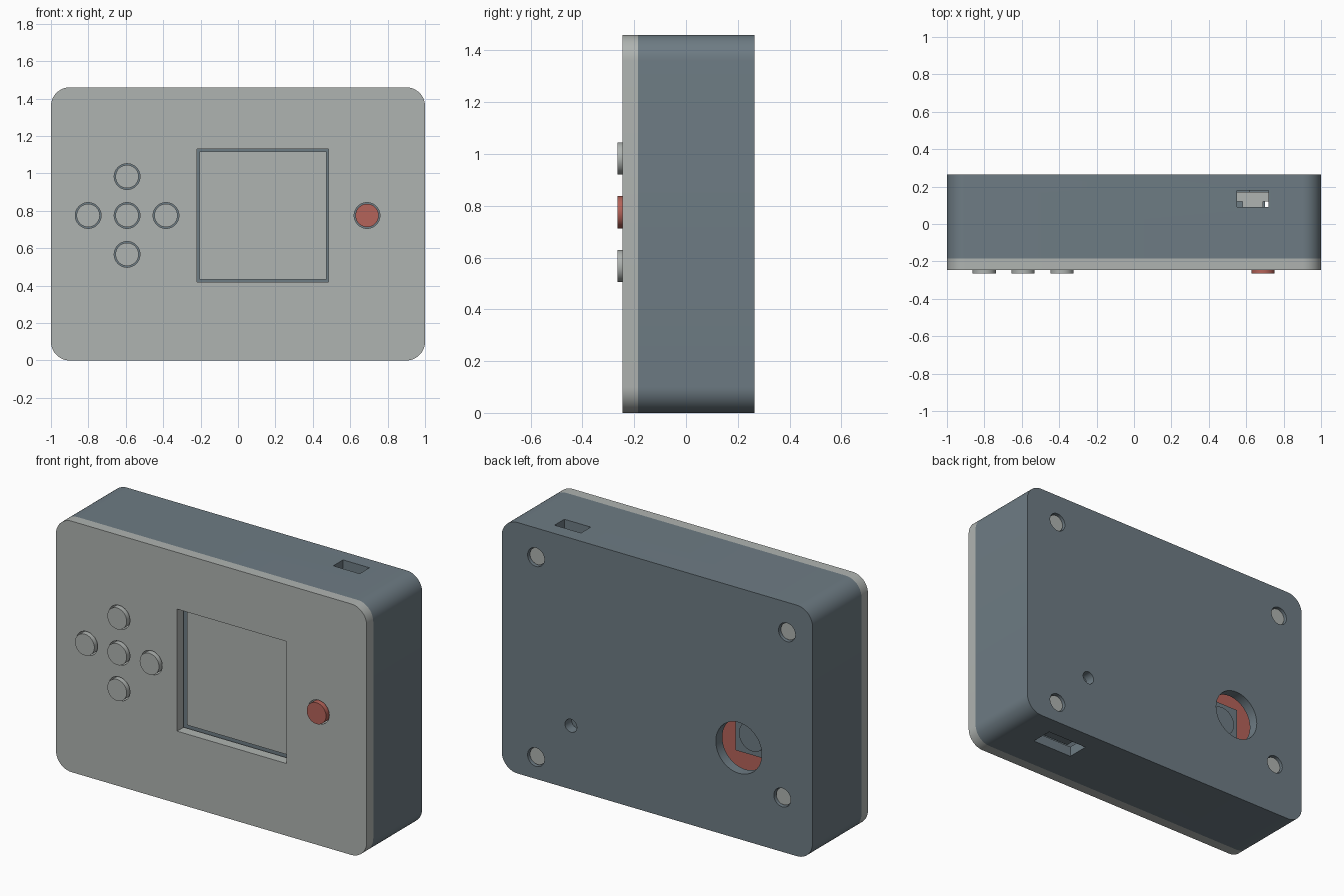
import bpy
import bmesh
import math
from mathutils import Matrix, Vector

if "Cube" in bpy.data.objects:
    bpy.data.objects.remove(bpy.data.objects["Cube"], do_unlink=True)


def material(name, rgb):
    m = bpy.data.materials.new(name)
    m.use_nodes = True
    m.diffuse_color = (*rgb, 1)
    m.node_tree.nodes["Principled BSDF"].inputs["Base Color"].default_value = (*rgb, 1)
    return m


GREY = material("light_grey", (0.43, 0.455, 0.44))
SLATE = material("slate_blue", (0.155, 0.2, 0.23))
RED = material("muted_red", (0.46, 0.125, 0.1))


def finish(bm, name, mat):
    bmesh.ops.recalc_face_normals(bm, faces=bm.faces)
    mesh = bpy.data.meshes.new(name)
    bm.to_mesh(mesh)
    bm.free()
    mesh.materials.append(mat)
    ob = bpy.data.objects.new(name, mesh)
    bpy.context.collection.objects.link(ob)
    return ob


def box(name, mat, xs, ys, zs, radius=0):
    """Box from its limits, with optional rounding of the edges along y."""
    bm = bmesh.new()
    bmesh.ops.create_cube(bm, size=1)
    for v in bm.verts:
        v.co = Vector([(a + b) / 2 + c * (b - a)
                       for c, (a, b) in zip(v.co, (xs, ys, zs))])
    if radius:
        edges = [e for e in bm.edges
                 if abs(e.verts[0].co.y - e.verts[1].co.y) > 1e-4]
        bmesh.ops.bevel(bm, geom=edges, offset=radius, segments=12,
                        profile=0.5, affect='EDGES')
    return finish(bm, name, mat)


def disc(name, mat, x, z, radius, ys):
    """Cylinder lying along y."""
    bm = bmesh.new()
    place = Matrix.Translation((x, sum(ys) / 2, z)) @ Matrix.Rotation(math.pi / 2, 4, 'X')
    bmesh.ops.create_cone(bm, cap_ends=True, segments=48, radius1=radius,
                          radius2=radius, depth=ys[1] - ys[0], matrix=place)
    return finish(bm, name, mat)


def cut(target, cutter):
    """Subtract a helper shape and discard it."""
    cutter.hide_render = True
    mod = target.modifiers.new("cut", 'BOOLEAN')
    mod.operation = 'DIFFERENCE'
    mod.solver = 'EXACT'
    mod.object = cutter
    bpy.context.view_layer.objects.active = target
    bpy.ops.object.modifier_apply(modifier=mod.name)
    bpy.data.objects.remove(cutter, do_unlink=True)


HEIGHT, SEAM, FRONT, BACK = 1.46, -0.185, -0.245, 0.265
WALL = 0.06
inside_x = (-1 + WALL, 1 - WALL)
inside_z = (WALL, HEIGHT - WALL)

# Hollow rear shell and front plate
shell = box("rear_shell", SLATE, (-1, 1), (SEAM, BACK), (0, HEIGHT), 0.1)
cut(shell, box("cavity", SLATE, inside_x, (SEAM - 0.1, BACK - WALL), inside_z, 0.05))
plate = box("front_plate", GREY, (-1, 1), (FRONT, SEAM), (0, HEIGHT), 0.1)

# Screen window with a slate frame and grey panel behind it
cut(plate, box("window", GREY, (-0.22, 0.485), (-0.3, -0.1), (0.42, 1.13)))
box("front_board", SLATE, inside_x, (-0.165, -0.12), inside_z, 0.05)
box("screen_panel", GREY, (-0.207, 0.472), (-0.175, -0.15), (0.433, 1.117))

# Direction pad and action button
pad_x, pad_z, step = -0.593, 0.775, 0.208
buttons = [("pad_centre", pad_x, GREY), ("action_button", 0.69, RED)]
spots = [(name, x, pad_z, mat) for name, x, mat in buttons]
for name, dx, dz in (("pad_up", 0, 1), ("pad_down", 0, -1),
                     ("pad_left", 1, 0), ("pad_right", -1, 0)):
    spots.append((name, pad_x + dx * step, pad_z + dz * step, GREY))
for name, x, z, mat in spots:
    cut(plate, disc("button_hole", GREY, x, z, 0.069, (-0.3, -0.1)))
    disc(name, mat, x, z, 0.062, (-BACK, -0.16))

# Screws sunk into the back
for i, (x, z) in enumerate(((0.78, 1.29), (-0.835, 1.285), (0.78, 0.127), (-0.805, 0.316))):
    cut(shell, disc("screw_hole", SLATE, x, z, 0.054, (BACK - 0.035, BACK + 0.1)))
    disc(f"screw_{i + 1}", GREY, x, z, 0.049, (BACK - 0.04, BACK - 0.015))

# Reset pinhole with its switch
cut(shell, disc("pinhole", SLATE, 0.555, 0.37, 0.038, (0.1, 0.4)))
box("reset_switch", SLATE, (0.49, 0.62), (0.16, 0.2), (0.31, 0.43))

# Round rear opening showing the red board and its sounder
sound_x, sound_z = -0.525, 0.53
cut(shell, disc("rear_opening", SLATE, sound_x, sound_z, 0.148, (0.15, 0.4)))
box("red_board", RED, (-0.85, -0.2), (0.08, 0.11), (0.2, 0.9))
box("sounder_base", SLATE, (-0.637, -0.413), (0.1, 0.135), (0.437, 0.66))
disc("sounder_cap", SLATE, sound_x, 0.548, 0.085, (0.13, 0.142))

# Slots in the top and bottom with the connectors inside
cut(shell, box("top_slot", SLATE, (0.55, 0.72), (0.09, 0.18), (1.35, 1.6)))
box("top_connector", GREY, (0.54, 0.73), (0.12, 0.17), (0.9, 1.2))
box("top_connector_key", GREY, (0.58, 0.69), (0.08, 0.125), (0.9, 1.2))
cut(shell, box("bottom_slot", SLATE, (0.48, 0.745), (0.018, 0.15), (-0.1, 0.1)))
box("bottom_connector", SLATE, (0.53, 0.70), (0.05, 0.12), (0.04, 0.3))

# Smooth round walls while keeping the rims sharp
bpy.ops.object.select_all(action='DESELECT')
for ob in bpy.context.collection.objects:
    if ob.type == 'MESH':
        ob.select_set(True)
bpy.context.view_layer.objects.active = shell
bpy.ops.object.shade_smooth_by_angle(angle=math.radians(30))
